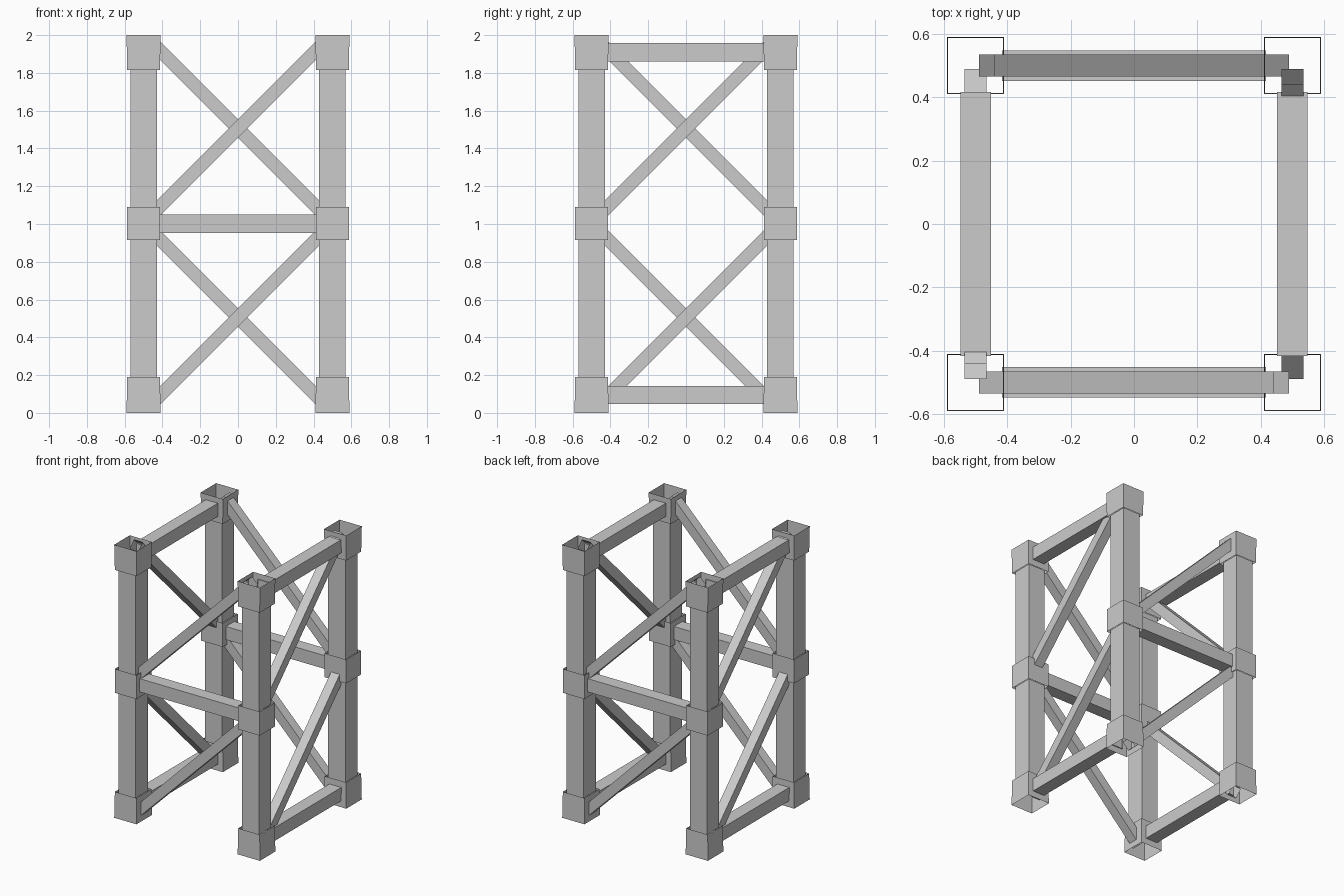
import bpy, bmesh
from mathutils import Vector

if "Cube" in bpy.data.objects:
    bpy.data.objects.remove(bpy.data.objects["Cube"])


def tube(name, a, b, w0, w1=None):
    """Open square tube from a to b, with width w0 at a and w1 at b."""
    w1 = w0 if w1 is None else w1
    a, b = Vector(a), Vector(b)
    d = (b - a).normalized()
    if abs(d.x) < 1e-6:
        u = Vector((1, 0, 0))
    else:
        u = Vector((0, 1, 0))
    v = d.cross(u)
    bm = bmesh.new()
    rings = []
    for p, w in ((a, w0), (b, w1)):
        rings.append([bm.verts.new(p + (u * i + v * j) * w / 2)
                      for i, j in ((-1, -1), (1, -1), (1, 1), (-1, 1))])
    for i in range(4):
        k = (i + 1) % 4
        bm.faces.new((rings[0][i], rings[0][k], rings[1][k], rings[1][i]))
    mesh = bpy.data.meshes.new(name)
    bm.to_mesh(mesh)
    bm.free()
    ob = bpy.data.objects.new(name, mesh)
    bpy.context.collection.objects.link(ob)
    return ob


R = 0.5     # distance of every frame side from the centre
E = 0.465   # half span of a diagonal brace

# corner posts with end sleeves and a middle sleeve
for x in (-R, R):
    for y in (-R, R):
        tube("lower_post", (x, y, 0.18), (x, y, 0.925), 0.14)
        tube("upper_post", (x, y, 1.08), (x, y, 1.825), 0.14)
        tube("bottom_sleeve", (x, y, 0), (x, y, 0.19), 0.18, 0.174)
        tube("middle_sleeve", (x, y, 0.915), (x, y, 1.09), 0.174)
        tube("top_sleeve", (x, y, 1.815), (x, y, 2), 0.174, 0.18)

for s in (-1, 1):
    # front and back crossbars at mid height
    tube("middle_crossbar", (-0.417, s * R, 1.002), (0.417, s * R, 1.002), 0.097)
    # side crossbars at the bottom and top
    for z in (0.095, 1.91):
        tube("side_crossbar", (s * R, -0.417, z), (s * R, 0.417, z), 0.097)
    # one diagonal per bay, turning the same way round the tower
    for z in (0.505, 1.505):
        tube("front_back_brace", (s * E, s * R, z - E), (-s * E, s * R, z + E), 0.07)
        tube("side_brace", (s * R, -s * E, z - E), (s * R, s * E, z + E), 0.07)
